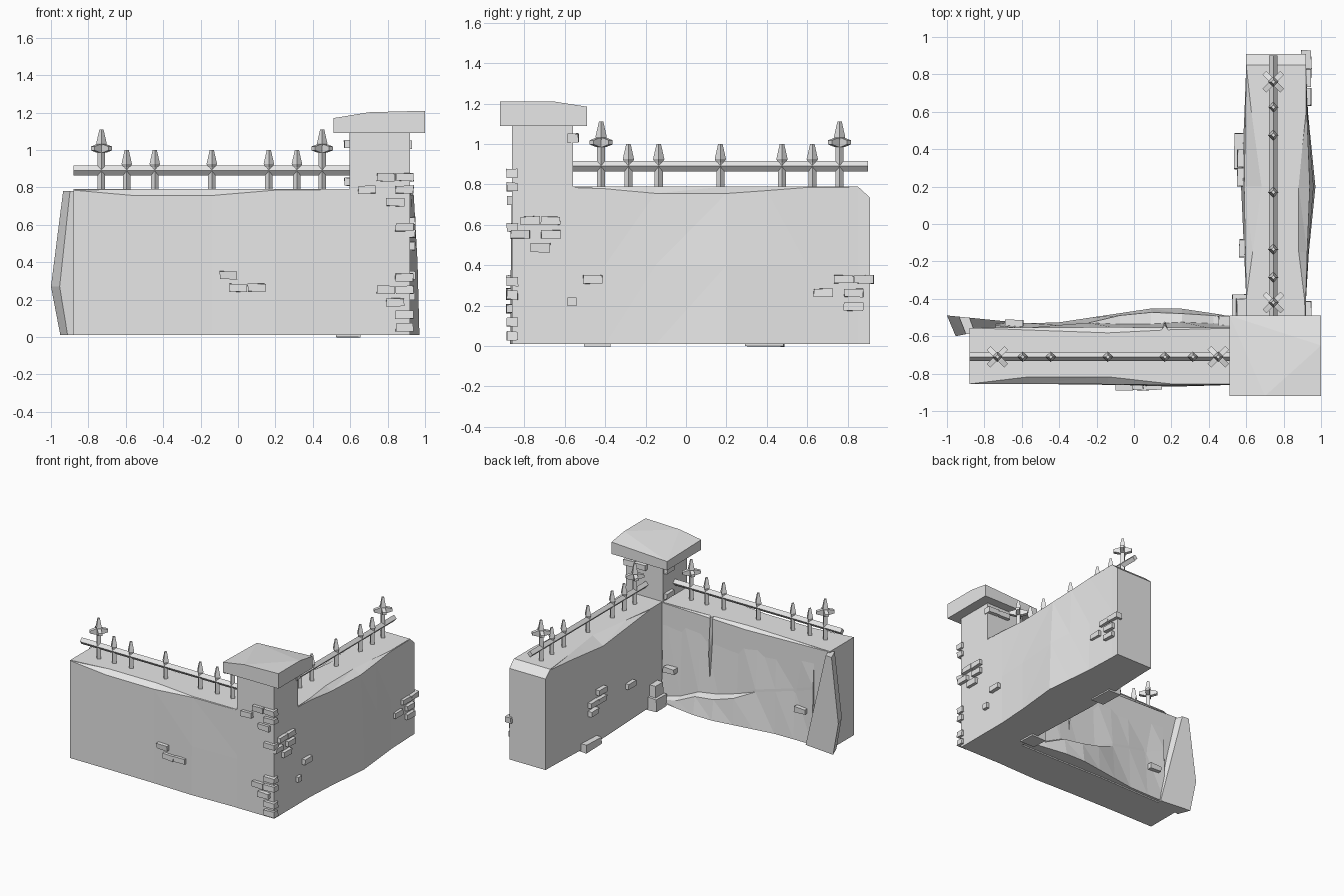
import bpy
import bmesh
import random
from mathutils import Matrix, Vector

random.seed(4)
default_cube = bpy.data.objects.get("Cube")
if default_cube:
    bpy.data.objects.remove(default_cube, do_unlink=True)

stone = bpy.data.materials.new("stone_grey")
stone.use_nodes = True
grey = (0.8, 0.8, 0.8, 1)
stone.diffuse_color = grey
stone.node_tree.nodes["Principled BSDF"].inputs["Base Color"].default_value = grey


def finish(bm, name):
    """Turn the finished bmesh into a stone object."""
    bmesh.ops.recalc_face_normals(bm, faces=bm.faces)
    mesh = bpy.data.meshes.new(name)
    bm.to_mesh(mesh)
    bm.free()
    mesh.materials.append(stone)
    bpy.context.collection.objects.link(bpy.data.objects.new(name, mesh))


def merge_flat(bm):
    bmesh.ops.dissolve_limit(bm, angle_limit=0.01, verts=bm.verts, edges=bm.edges)


def hull(name, points):
    """Faceted solid around its corner points."""
    bm = bmesh.new()
    corners = [bm.verts.new(point) for point in points]
    result = bmesh.ops.convex_hull(bm, input=corners)
    loose = {item for item in result["geom_interior"] + result["geom_unused"]
             if isinstance(item, bmesh.types.BMVert)}
    bmesh.ops.delete(bm, geom=list(loose), context="VERTS")
    merge_flat(bm)
    finish(bm, name)


def block(name, centre, size, wobble=0.0):
    """Box with slightly uneven corners."""
    bm = bmesh.new()
    bmesh.ops.create_cube(bm, size=1)
    for vert in bm.verts:
        for axis in range(3):
            uneven = random.uniform(-wobble, wobble)
            vert.co[axis] = centre[axis] + vert.co[axis] * size[axis] + uneven
    finish(bm, name)


def loft(name, rings):
    """Skin closed sections of equal length and cap both ends."""
    bm = bmesh.new()
    rows = [[bm.verts.new(point) for point in ring] for ring in rings]
    count = len(rows[0])
    for row, following in zip(rows, rows[1:]):
        for i in range(count):
            j = (i + 1) % count
            bm.faces.new((row[i], row[j], following[j], following[i]))
    bm.faces.new(rows[0])
    bm.faces.new(rows[-1])
    bmesh.ops.triangulate(bm, faces=bm.faces)
    merge_flat(bm)
    finish(bm, name)


def tent(value, centre, reach):
    """Peak of one at the centre, falling to zero at the reach."""
    return max(0, 1 - abs(value - centre) / reach)


def wall(name, stations, place, thickness, middle, bulge, dip):
    """Wall with a sagging worn top and a bulging outer foot."""
    rings = []
    for along in stations:
        top = 0.735 if along > 0.9 else 0.79
        worn = min(1, 1.6 * tent(along, middle, 0.52))
        hollow = tent(along, middle + 0.15, 0.6)
        belly = bulge * tent(along, 0.2, 0.5)
        edge = top - 0.005
        inside = -thickness
        section = [
            (belly, 0.01),
            (belly * 0.8, 0.4),
            (belly * 0.4, edge - worn * 0.03),
            (-worn * 0.04, top),
            (inside + hollow * dip * 1.5, top),
            (inside - hollow * dip * 0.2, edge - hollow * dip),
            (inside - hollow * dip * 0.5, 0.01),
        ]
        rings.append([place(along, outward, height) for outward, height in section])
    loft(name, rings)


# Walls
wall("side_wall", (-0.58, -0.4, -0.15, 0.2, 0.4, 0.6, 0.85, 0.91),
     lambda along, outward, height: (0.92 + outward, along, height),
     thickness=0.32, middle=0.05, bulge=0.05, dip=0.055)
wall("front_wall", (-0.88, -0.56, -0.14, 0.2, 0.62),
     lambda along, outward, height: (along, -0.855 - outward, height),
     thickness=0.3, middle=-0.35, bulge=0.015, dip=0.02)

# Broken plaster over a rough bulging core, on the inner face of the front wall
steps = 8
rings = []
for i in range(steps + 1):
    part = i / steps
    x = 0.59 - 1.33 * part
    crack = 0.04 + 0.4 * part + random.uniform(-0.02, 0.02)
    foot = -0.53 + 0.09 * tent(x, 0.17, 0.6)
    lower = foot - random.uniform(0.01, 0.03)
    upper = min(lower, -0.53 + random.uniform(-0.01, 0.01))
    rings.append([(x, -0.62, 0.74), (x, -0.56, 0.74), (x, upper, crack + 0.02),
                  (x, lower, crack), (x, foot, 0.02), (x, -0.62, 0.02)])
loft("inner_plaster", rings)
hull("plaster_crack", [(0.165 + side * 0.02, -0.57, 0.79) for side in (-1, 1)] +
     [(0.165, -0.54, 0.79), (0.165, -0.52, 0.5), (0.165, -0.54, 0.25)])

# Slab leaning on the free end
outline = [(-0.69, 0.01), (-0.95, 0.01), (-1, 0.27), (-0.935, 0.78), (-0.88, 0.78)]
slab = []
for x, z in outline:
    away = -0.69 - x
    slab += [(x, -0.52 + away * 0.1, z), (x + away * 0.15, -0.55 - away * 0.16, z)]
hull("end_slab", slab)

# Pillar and sloping cap
block("pillar", (0.758, -0.71, 0.55), (0.325, 0.3, 1.08))
cap = [(x, y, 1.09) for x in (0.51, 1) for y in (-0.92, -0.49)]
cap += [(x, y, z + (x - 0.51) * 0.06) for x, y, z in
        ((0.51, -0.92, 1.17), (1, -0.92, 1.18), (0.7, -0.92, 1.19),
         (1, -0.65, 1.18), (1, -0.49, 1.155), (0.51, -0.49, 1.16))]
hull("pillar_cap", cap)


# Iron railings
def spike(bm, x, y, bottom, top, low_radius, high_radius):
    bmesh.ops.create_cone(bm, cap_ends=True, segments=4, depth=top - bottom,
                          radius1=low_radius, radius2=high_radius,
                          matrix=Matrix.Translation((x, y, (bottom + top) / 2)))


def cross_arm(centre, turn):
    along = Vector((1, turn, 0)).normalized()
    across = Vector((-turn, 1, 0)).normalized() * 0.014
    points = []
    for reach, thick in ((0.067, 0.01), (0.025, 0.022)):
        for end in (-1, 1):
            for side in (-1, 1):
                for level in (-1, 1):
                    points.append(centre + along * reach * end + across * side
                                  + Vector((0, 0, thick * level)))
    hull("post_cross_arm", points)


def post(x, y, tall):
    neck = 1.02 if tall else 0.91
    bm = bmesh.new()
    spike(bm, x, y, 0.74, neck, 0.02, 0.02)
    spike(bm, x, y, neck - 0.01, neck + 0.015, 0.016, 0.028)
    spike(bm, x, y, neck + 0.015, neck + 0.09, 0.028, 0.011)
    finish(bm, "tall_post" if tall else "short_post")
    if tall:
        for turn in (-1, 1):
            cross_arm(Vector((x, y, neck - 0.012)), turn)


def rail(name, start, end):
    start, end = Vector(start), Vector(end)
    across = (end - start).cross(Vector((0, 0, 1))).normalized() * 0.022
    rise = Vector((0, 0, 0.026))
    hull(name, [point + offset for point in (start, end)
                for offset in (across, -across, rise, -rise)])


rail("front_rail", (-0.88, -0.71, 0.89), (0.61, -0.71, 0.89))
rail("side_rail", (0.745, -0.58, 0.89), (0.745, 0.9, 0.89))
for spacing in (-0.59, -0.455, -0.305, 0, 0.305, 0.455, 0.59):
    tall = abs(spacing) > 0.5
    post(spacing - 0.14, -0.71, tall)
    post(0.745, spacing + 0.17, tall)


# Loose bricks: each pattern is a grid, courses split by a slash, # marks a brick
def bricks(pattern, across, top, depth, faces_front):
    for course, marks in enumerate(pattern.split("/")):
        for column, mark in enumerate(marks):
            if mark == "#":
                along = across + column * 0.05
                height = top - course * 0.067
                if faces_front:
                    centre, size = (along, depth, height), (0.095, 0.055, 0.042)
                else:
                    centre, size = (depth, along, height), (0.055, 0.095, 0.042)
                block("brick", centre, size, wobble=0.003)


bricks("..#.#/#...#/...#.//....#////....#/..#.#/...#./....#/....#",
       across=0.69, top=0.855, depth=-0.86, faces_front=True)
bricks("#/.#.#", across=-0.05, top=0.33, depth=-0.86, faces_front=True)
bricks("#.#", across=0.78, top=1.03, depth=-0.56, faces_front=True)
bricks("#", across=0.5, top=0.29, depth=-0.52, faces_front=True)
bricks("#", across=-0.64, top=0.27, depth=-0.54, faces_front=True)
bricks(".#.#/#..#/..#.", across=-0.82, top=0.62, depth=0.92, faces_front=False)
bricks("..#.#/#..#./...#.", across=0.68, top=0.33, depth=0.92, faces_front=False)
bricks("#", across=-0.46, top=0.33, depth=0.92, faces_front=False)
bricks("#/#.#/..#", across=0.25, top=0.4, depth=0.58, faces_front=False)
bricks("#", across=-0.13, top=0.3, depth=0.59, faces_front=False)
bricks("#///#//#", across=-0.62, top=1.03, depth=0.595, faces_front=False)
block("small_brick", (0.92, -0.565, 0.22), (0.05, 0.045, 0.042))

# Large footing blocks on the inner side
block("corner_block_lower", (0.59, -0.44, 0.05), (0.13, 0.13, 0.1), wobble=0.004)
block("corner_block_upper", (0.6, -0.45, 0.14), (0.1, 0.1, 0.1), wobble=0.004)
block("footing_block", (0.59, 0.39, 0.03), (0.11, 0.19, 0.06), wobble=0.004)
